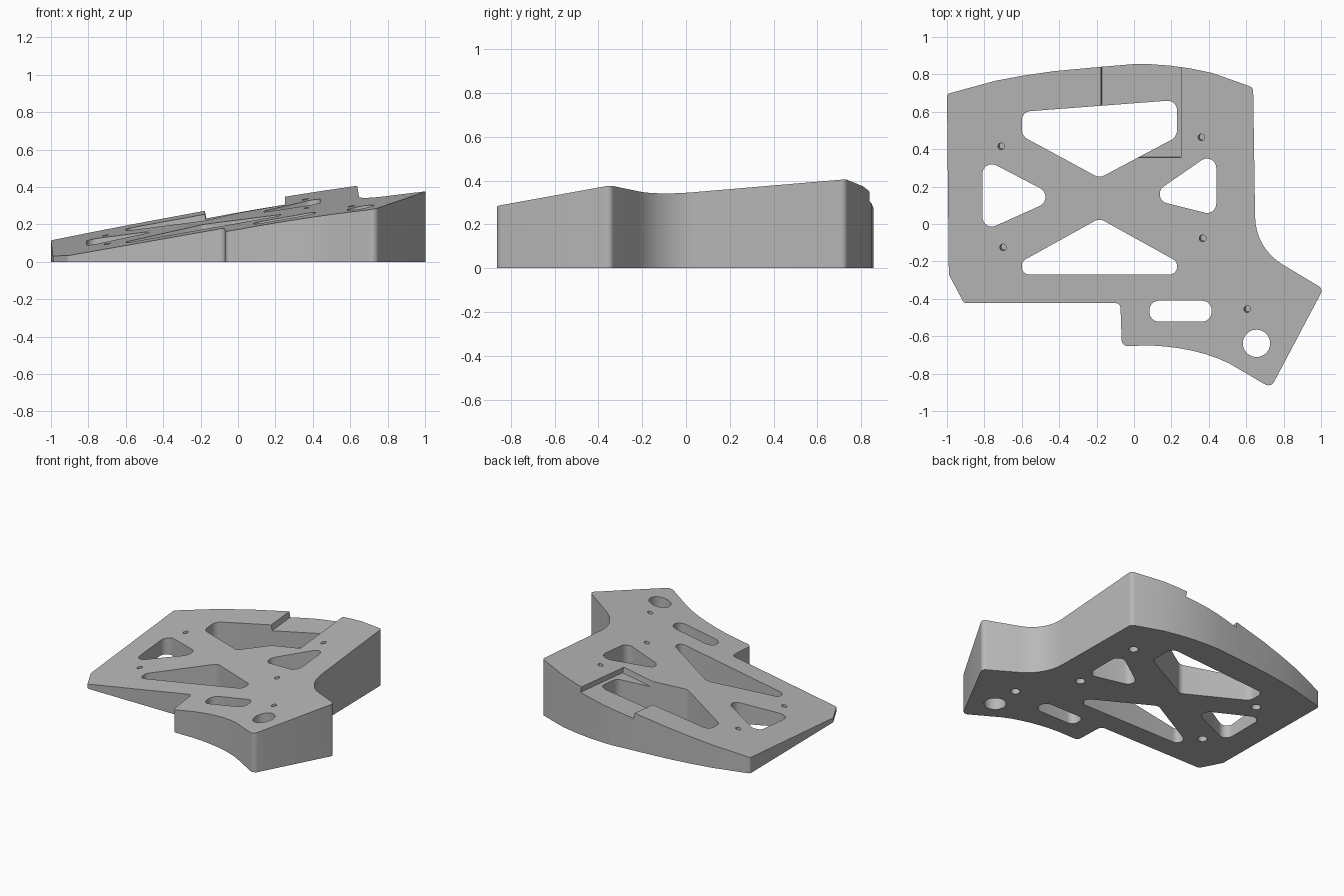
import bpy, bmesh, math
from mathutils import Vector

default = bpy.data.objects.get("Cube")
if default:
    bpy.data.objects.remove(default, do_unlink=True)

# Sloped deck: rises 10 degrees to the side and 5 degrees to the back
SX, SY, Z0 = 0.1763, 0.0875, 0.23
NORMAL = Vector((-SX, -SY, 1)).normalized()


def deck(x, y, offset=0.0):
    return Vector((x, y, Z0 + SX * x + SY * y)) + NORMAL * offset


def rounded(corners, steps=8):
    """Polygon from (x, y, radius) corners, each filleted."""
    pts = []
    n = len(corners)
    for i, (x, y, r) in enumerate(corners):
        p = Vector((x, y))
        if r == 0:
            pts.append(p)
            continue
        a = (Vector(corners[i - 1][:2]) - p).normalized()
        b = (Vector(corners[(i + 1) % n][:2]) - p).normalized()
        half = a.angle(b) / 2
        centre = p + (a + b).normalized() * r / math.sin(half)
        start = p + a * r / math.tan(half) - centre
        end = p + b * r / math.tan(half) - centre
        sweep = start.angle_signed(end)
        for k in range(steps + 1):
            t = -sweep * k / steps
            c, s = math.cos(t), math.sin(t)
            pts.append(centre + Vector((start.x * c - start.y * s, start.x * s + start.y * c)))
    return pts


def circle(x, y, r, n=32):
    return [Vector((x + r * math.cos(math.tau * i / n), y + r * math.sin(math.tau * i / n)))
            for i in range(n)]


def prism(bm, lower, upper):
    lo = [bm.verts.new(p) for p in lower]
    up = [bm.verts.new(p) for p in upper]
    bm.faces.new(lo[::-1])
    bm.faces.new(up)
    for i in range(len(lo)):
        j = (i + 1) % len(lo)
        bm.faces.new((lo[i], lo[j], up[j], up[i]))


def make_object(name, solids):
    bm = bmesh.new()
    for lower, upper in solids:
        prism(bm, lower, upper)
    bmesh.ops.recalc_face_normals(bm, faces=bm.faces)
    mesh = bpy.data.meshes.new(name)
    bm.to_mesh(mesh)
    bm.free()
    obj = bpy.data.objects.new(name, mesh)
    bpy.context.collection.objects.link(obj)
    return obj


def upright(outline):
    return [(p.x, p.y, -1) for p in outline], [(p.x, p.y, 2) for p in outline]


def tilted(outline, low, high):
    return [deck(p.x, p.y, low) for p in outline], [deck(p.x, p.y, high) for p in outline]


# Wedge plate outline
outline = rounded([
    (-1, 0.695, 0.02), (-0.99, -0.27, 0.02), (-0.91, -0.422, 0.02),
    (-0.073, -0.422, 0.03), (-0.065, -0.652, 0.03),
    (0.1, -0.65, 0), (0.17, -0.655, 0), (0.24, -0.664, 0), (0.31, -0.677, 0),
    (0.38, -0.695, 0), (0.45, -0.719, 0), (0.51, -0.746, 0),
    (0.732, -0.876, 0.035), (1.012, -0.347, 0.03), (0.65, -0.13, 0.3),
    (0.637, 0.73, 0.03), (0.42, 0.807, 0), (0.3, 0.832, 0), (0.19, 0.847, 0),
    (0.08, 0.855, 0), (0, 0.855, 0), (-0.17, 0.841, 0), (-0.43, 0.817, 0),
    (-0.6, 0.792, 0), (-0.74, 0.766, 0)])
plate = make_object("wedge_plate", [([(p.x, p.y, 0) for p in outline],
                                     [deck(p.x, p.y) for p in outline])])

# Lightening windows, slot and cable hole
windows = [
    [(-0.6, 0.6, 0.05), (-0.6, 0.471, 0.06), (-0.185, 0.246, 0.05),
     (0.23, 0.466, 0.06), (0.23, 0.663, 0.05)],
    [(-0.6, -0.27, 0.04), (0.23, -0.27, 0.04), (0.23, -0.2, 0.04),
     (-0.185, 0.03, 0.05), (-0.6, -0.2, 0.04)],
    [(-0.81, 0.352, 0.05), (-0.81, -0.041, 0.05), (-0.405, 0.141, 0.053)],
    [(0.44, 0.395, 0.05), (0.068, 0.138, 0.05), (0.44, 0.045, 0.05)],
    [(0.083, -0.41, 0.05), (0.083, -0.522, 0.05), (0.414, -0.522, 0.05), (0.414, -0.41, 0.05)],
]
window_cutter = make_object("window_cutter", [upright(rounded(w)) for w in windows]
                            + [upright(circle(0.655, -0.638, 0.073, 48))])

# Sunken pad at the back edge
pad = [Vector(p) for p in ((-0.177, 0.355), (0.25, 0.355), (0.25, 1.1), (-0.177, 1.1))]
recess_cutter = make_object("recess_cutter", [tilted(pad, -0.041, 0.15)])

# Screw holes square to the deck, wide from below with a thin web between
screws = [(-0.71, 0.415), (-0.7, -0.125), (0.36, 0.463), (0.367, -0.077), (0.605, -0.455)]
screw_cutter = make_object("screw_cutter",
    [tilted(circle(x, y, 0.018, 24), -0.045, 0.1) for x, y in screws]
    + [tilted(circle(x, y, 0.031, 24), -0.8, -0.05) for x, y in screws])

bpy.context.view_layer.objects.active = plate
for cutter in (window_cutter, recess_cutter, screw_cutter):
    cutter.hide_render = True
    mod = plate.modifiers.new("cut", 'BOOLEAN')
    mod.operation = 'DIFFERENCE'
    mod.solver = 'EXACT'
    mod.object = cutter
    bpy.ops.object.modifier_apply(modifier=mod.name)
    bpy.data.objects.remove(cutter, do_unlink=True)

# Single grey finish
grey = bpy.data.materials.new("plain_grey")
grey.use_nodes = True
colour = (0.48, 0.48, 0.48, 1)
grey.diffuse_color = colour
grey.node_tree.nodes["Principled BSDF"].inputs["Base Color"].default_value = colour
plate.data.materials.clear()
plate.data.materials.append(grey)

bpy.ops.object.select_all(action='DESELECT')
plate.select_set(True)
bpy.ops.object.shade_smooth_by_angle(angle=math.radians(25))
